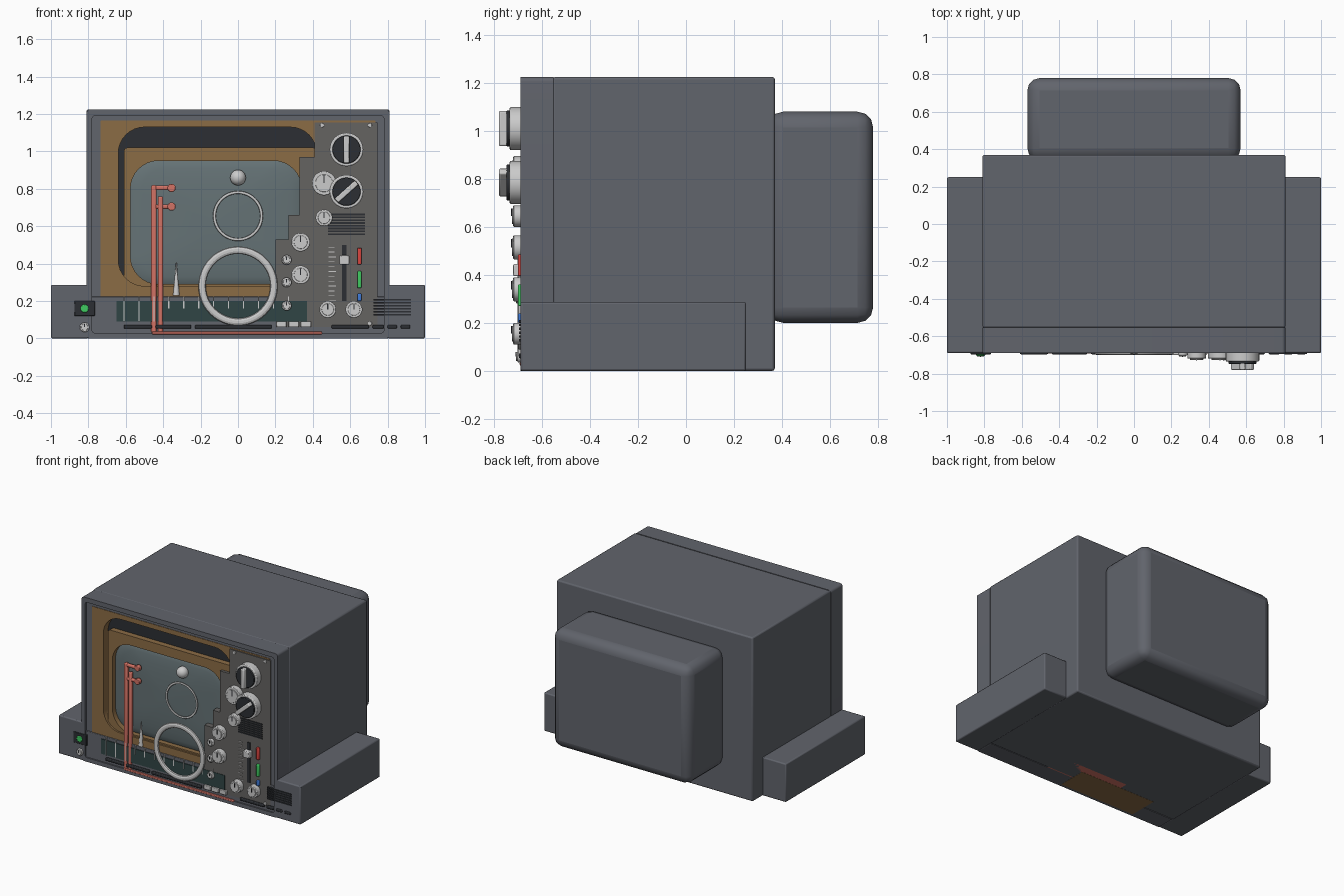
import bpy, bmesh, math
from mathutils import Matrix

if "Cube" in bpy.data.objects:
    bpy.data.objects.remove(bpy.data.objects["Cube"])

def mat(name, *c):
    m = bpy.data.materials.new(name)
    m.diffuse_color = (*c, 1)
    m.use_nodes = True
    m.node_tree.nodes["Principled BSDF"].inputs["Base Color"].default_value = m.diffuse_color
    return m

SLATE = mat("slate", .12, .128, .15)
DARK = mat("dark", .025, .028, .033)
BROWN = mat("brown", .26, .15, .06)
GLASS = mat("glass", .13, .17, .18)
PANEL = mat("panel", .13, .125, .12)
SILVER = mat("silver", .6, .6, .58)
TEAL = mat("teal", .03, .06, .06)
RED = mat("red", .7, .06, .05)
CORAL = mat("coral", .65, .17, .13)
GREEN = mat("green", .05, .6, .12)
BLUE = mat("blue", .05, .2, .7)

def finish(name, bm, m, bevel=0, seg=2, smooth=True):
    bmesh.ops.recalc_face_normals(bm, faces=bm.faces)
    me = bpy.data.meshes.new(name)
    bm.to_mesh(me)
    bm.free()
    ob = bpy.data.objects.new(name, me)
    bpy.context.collection.objects.link(ob)
    me.materials.append(m)
    if bevel:
        b = ob.modifiers.new("bevel", 'BEVEL')
        b.width, b.segments, b.limit_method = bevel, seg, 'ANGLE'
    if smooth:
        bpy.ops.object.select_all(action='DESELECT')
        ob.select_set(True)
        bpy.context.view_layer.objects.active = ob
        bpy.ops.object.shade_smooth_by_angle(angle=math.radians(35))
    return ob

def box(name, x0, x1, y0, y1, z0, z1, m, bevel=0, seg=2, turn=0):
    bm = bmesh.new()
    bmesh.ops.create_cube(bm, size=1)
    bmesh.ops.scale(bm, vec=(x1 - x0, y1 - y0, z1 - z0), verts=bm.verts)
    bmesh.ops.rotate(bm, matrix=Matrix.Rotation(turn, 3, 'Y'), verts=bm.verts)
    bmesh.ops.translate(bm, vec=((x0 + x1) / 2, (y0 + y1) / 2, (z0 + z1) / 2), verts=bm.verts)
    return finish(name, bm, m, bevel, seg)

def disc(name, x, z, r, y0, y1, m, bevel=.004, r_front=None, sides=32):
    bm = bmesh.new()
    bmesh.ops.create_cone(bm, cap_ends=True, segments=sides, radius1=r,
                          radius2=r if r_front is None else r_front, depth=y1 - y0)
    bmesh.ops.rotate(bm, matrix=Matrix.Rotation(math.pi / 2, 3, 'X'), verts=bm.verts)
    bmesh.ops.translate(bm, vec=(x, (y0 + y1) / 2, z), verts=bm.verts)
    return finish(name, bm, m, bevel)

def outline(x0, x1, z0, z1, r, n=8):
    pts = []
    for i, (cx, cz) in enumerate([(x1 - r, z1 - r), (x0 + r, z1 - r), (x0 + r, z0 + r), (x1 - r, z0 + r)]):
        for k in range(n + 1):
            a = math.pi / 2 * (i + k / n)
            pts.append((cx + r * math.cos(a), cz + r * math.sin(a)))
    return pts

def frame(name, outer, inner, y0, y1, m):
    bm = bmesh.new()
    loops = [[bm.verts.new((x, y, z)) for x, z in outline(*o)]
             for o, y in ((outer, y0), (inner, y0), (inner, y1), (outer, y1))]
    n = len(loops[0])
    for a in range(4):
        A, B = loops[a], loops[(a + 1) % 4]
        for i in range(n):
            bm.faces.new((A[i], A[(i + 1) % n], B[(i + 1) % n], B[i]))
    return finish(name, bm, m)

def ring(name, x, z, r, tube, y, m):
    bpy.ops.mesh.primitive_torus_add(location=(x, y, z), rotation=(math.pi / 2, 0, 0), major_radius=r,
                                     minor_radius=tube, major_segments=48, minor_segments=10)
    ob = bpy.context.object
    ob.name = name
    ob.scale.z = .6
    ob.data.materials.append(m)
    bpy.ops.object.shade_smooth_by_angle()

# Cabinet, rear housing and side wings
box("cabinet", -.81, .81, -.555, .37, 0, 1.225, SLATE, .01)
frame("front_surround", (-.81, .81, 0, 1.225, .02), (-.78, .78, .03, 1.19, .015), -.69, -.553, SLATE)
frame("inner_surround", (-.785, .785, .025, 1.195, .01), (-.735, .735, .05, 1.165, .01), -.672, -.553, SLATE)
hump = box("rear_housing", -.57, .57, .34, .78, .2, 1.08, SLATE, .065, 3)
for s, side in ((-1, "left"), (1, "right")):
    a, b = sorted((s * .80, s * 1.0))
    box(side + "_wing", a, b, -.69, .25, 0, .287, SLATE, .008)

# Picture tube: two nested masks and a domed screen
frame("outer_mask", (-.735, .735, .05, 1.165, .005), (-.64, .42, .28, 1.13, .14), -.675, -.62, BROWN)
frame("inner_mask", (-.61, .42, .2, 1.02, .02), (-.575, .34, .29, .95, .15), -.662, -.62, BROWN)
box("tube_backing", -.74, .74, -.62, -.55, .04, 1.17, DARK)
bm = bmesh.new()
rows = []
for k in range(7):
    t = k / 6 * math.pi / 2
    s = max(math.cos(t), .02)
    rows.append([bm.verts.new((-.117 + (x + .117) * s, -.622 - .03 * math.sin(t), .62 + (z - .62) * s))
                 for x, z in outline(-.58, .345, .285, .955, .15)])
for A, B in zip(rows, rows[1:]):
    for i in range(len(A)):
        bm.faces.new((A[i], A[(i + 1) % len(A)], B[(i + 1) % len(A)], B[i]))
bm.faces.new(rows[-1])
finish("screen_glass", bm, GLASS)

# Stepped control panel
bm = bmesh.new()
steps = [(.41, 1.155), (.745, 1.155), (.745, .06), (.2, .06), (.2, .53), (.27, .53),
         (.27, .66), (.33, .66), (.33, .97), (.41, .97)]
face = bm.faces.new([bm.verts.new((x, -.683, z)) for x, z in steps])
ext = bmesh.ops.extrude_face_region(bm, geom=[face])
bmesh.ops.translate(bm, vec=(0, .06, 0), verts=[v for v in ext["geom"] if isinstance(v, bmesh.types.BMVert)])
finish("control_panel", bm, PANEL)

# Lower fascia with dial strip, tick marks, slots and buttons
box("lower_fascia", -.785, .785, -.68, -.6, .02, .225, SLATE, .004)
box("dial_strip", -.65, .37, -.686, -.67, .09, .2, TEAL)
for i in range(12):
    x = -.61 + i * .08
    box("dial_tick", x - .003, x + .003, -.689, -.68, .09 if i < 3 else .16, .225, SILVER)
for x0, x1 in ((-.61, -.46), (-.44, -.25), (-.23, .18), (.5, .7), (.72, .78), (.8, .85), (.87, .92)):
    box("fascia_slot", x0, x1, -.697, -.67, .052, .073, DARK, .006)
for i in range(3):
    box("push_button", .205 + i * .065, .26 + i * .065, -.7, -.67, .06, .092, SILVER, .004)

# Wing details: lamp, small knob and grille
box("lamp_plate", -.875, -.765, -.697, -.68, .12, .2, DARK, .004)
disc("power_lamp", -.82, .16, .022, -.706, -.69, GREEN)
for i in range(6):
    box("wing_vent", .725, .925, -.695, -.68, .122 + i * .016, .132 + i * .016, DARK)

# Knobs with pointers
def knob(name, x, z, r, depth=.03):
    disc(name, x, z, r, -.69 - depth, -.675, SILVER)
    disc(name + "_cap", x, z, r * .72, -.696 - depth, -.68, SILVER, .002)
    box(name + "_pointer", x - .003, x + .003, -.699 - depth, -.69, z, z + r * .7, DARK)

for x, z, r in ((.46, .83, .065), (.46, .645, .045), (.335, .515, .05), (.335, .34, .05),
                (.48, .155, .045), (.62, .155, .045)):
    knob("knob", x, z, r)
for x, z in ((.26, .42), (.26, .3), (.26, .175), (-.82, .06)):
    knob("small_knob", x, z, .026, .012)
for z, turn in ((1.01, 0), (.785, math.radians(48))):
    disc("selector_ring", .58, z, .09, -.735, -.675, SILVER, .006)
    disc("selector_dial", .58, z, .075, -.748, -.7, DARK)
    box("selector_grip", .565, .595, -.78, -.72, z - .073, z + .073, SILVER, .006, turn=turn)

# Panel grille, slider, scale, indicator bars and screws
for i in range(8):
    box("panel_vent", .48, .68, -.688, -.675, .553 + i * .015, .562 + i * .015, DARK)
box("slider_slot", .557, .58, -.688, -.675, .2, .5, DARK)
box("slider_handle", .543, .595, -.72, -.68, .395, .445, SILVER, .005)
for i in range(12):
    box("scale_tick", .485, .515 if i % 3 else .525, -.687, -.675, .2 + i * .026, .204 + i * .026, SILVER)
for m, z0, z1 in ((RED, .395, .485), (GREEN, .27, .36), (BLUE, .2, .24)):
    box("indicator_bar", .638, .66, -.7, -.675, z0, z1, m, .005)
for x, z in ((.45, 1.14), (.705, 1.14), (.705, .08)):
    disc("screw", x, z, .011, -.69, -.675, SILVER, .002, sides=16)

# Rings, ball and finial in front of the screen
ring("large_ring", 0, .28, .192, .02, -.69, SILVER)
ring("small_ring", 0, .655, .126, .008, -.665, SILVER)
bpy.ops.mesh.primitive_uv_sphere_add(segments=24, ring_count=12, radius=.042, location=(0, -.655, .86))
ball = bpy.context.object
ball.name = "ball"
ball.data.materials.append(SILVER)
bpy.ops.object.shade_smooth()
bpy.ops.mesh.primitive_cone_add(vertices=16, radius1=.018, radius2=.002, depth=.18, location=(-.33, -.672, .32))
bpy.context.object.name = "finial"
bpy.context.object.data.materials.append(SILVER)

# Coral pipework and underside plates
for x, top in ((-.45, .82), (-.415, .76)):
    box("pipe", x - .014, x + .014, -.688, -.66, .03, top, CORAL, .008)
for z in (.805, .705):
    box("pipe_branch", -.46, -.34, -.686, -.662, z - .012, z + .012, CORAL, .008)
    disc("pipe_nozzle", -.355, z, .022, -.688, -.66, CORAL)
box("pipe_base", -.46, .45, -.693, -.66, .022, .036, CORAL, .004)
box("under_plate_coral", -.26, .3, -.66, -.39, 0, .01, CORAL)
box("under_plate_brown", -.55, .08, -.67, -.45, -.001, .009, BROWN)
